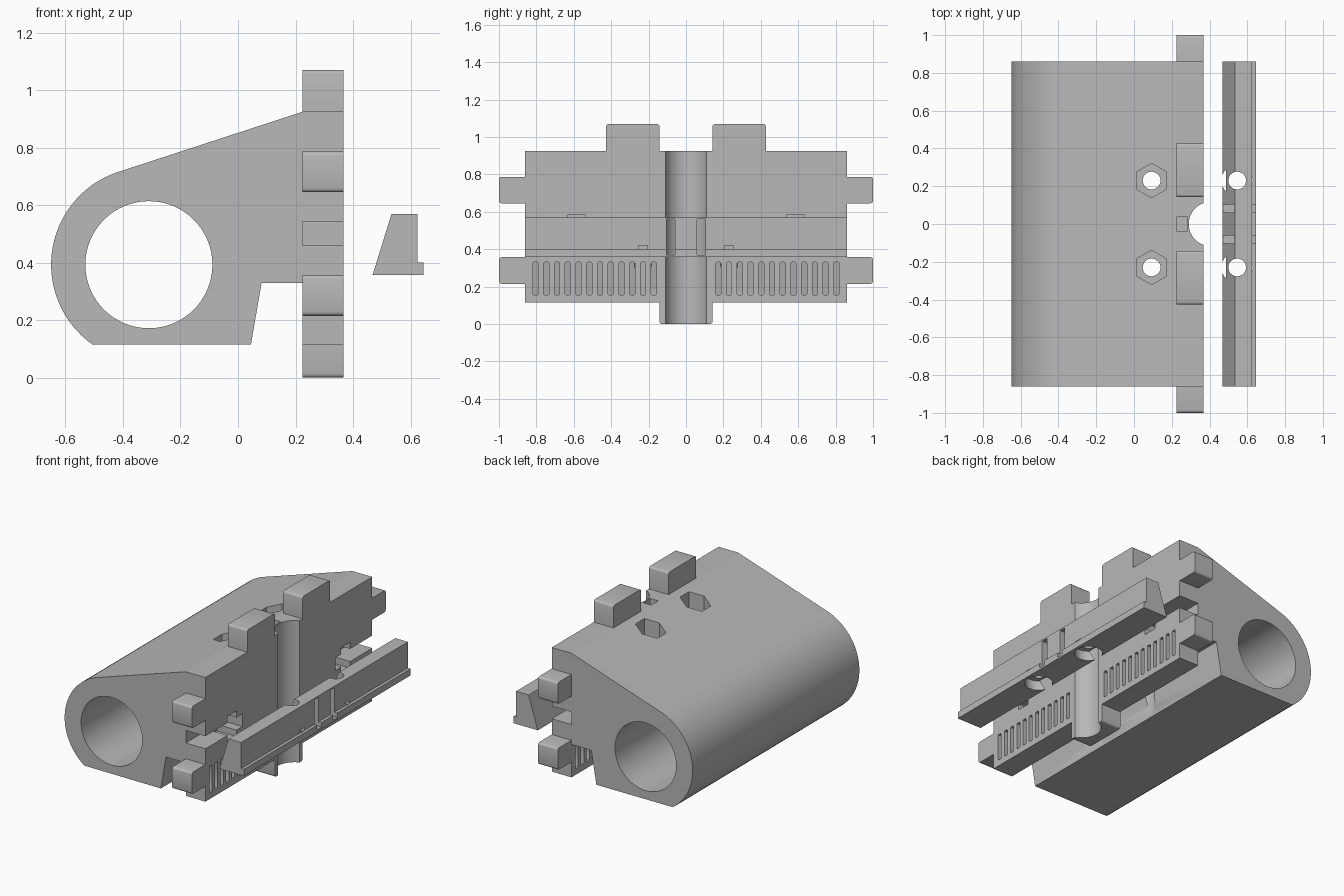
import bpy, bmesh
from math import cos, sin, radians, pi

cube = bpy.data.objects.get("Cube")
if cube:
    bpy.data.objects.remove(cube, do_unlink=True)

grey = bpy.data.materials.new("plain grey")
grey.use_nodes = True
COLOUR = (0.48, 0.48, 0.48, 1)
grey.diffuse_color = COLOUR
grey.node_tree.nodes["Principled BSDF"].inputs["Base Color"].default_value = COLOUR

PLACE = {"X": lambda a, b, d: (d, a, b),
         "Y": lambda a, b, d: (a, d, b),
         "Z": lambda a, b, d: (a, b, d)}


def prism(name, outlines, axis, lo, hi):
    """Extrude one or more flat outlines along an axis."""
    bm = bmesh.new()
    for pts in outlines:
        ends = [[bm.verts.new(PLACE[axis](a, b, d)) for a, b in pts] for d in (lo, hi)]
        bm.faces.new(ends[0])
        bm.faces.new(ends[1])
        for i in range(len(pts)):
            j = (i + 1) % len(pts)
            bm.faces.new((ends[0][i], ends[0][j], ends[1][j], ends[1][i]))
    bmesh.ops.recalc_face_normals(bm, faces=bm.faces)
    mesh = bpy.data.meshes.new(name)
    bm.to_mesh(mesh)
    bm.free()
    mesh.materials.append(grey)
    obj = bpy.data.objects.new(name, mesh)
    bpy.context.collection.objects.link(obj)
    return obj


def arc(a, b, r, start=0, end=360, n=48):
    """Points on an arc; a full turn leaves out the repeated last point."""
    count = n if end - start == 360 else n + 1
    angles = [radians(start + (end - start) * i / n) for i in range(count)]
    return [(a + r * cos(t), b + r * sin(t)) for t in angles]


def rect(a0, a1, b0, b1):
    return [(a0, b0), (a1, b0), (a1, b1), (a0, b1)]


def rounded(pts, r=0.014, n=3):
    """Round the corners flagged with a third value."""
    out = []
    for i, (a, b, soft) in enumerate(pts):
        if not soft:
            out.append((a, b))
            continue
        ends = []
        for other in (pts[i - 1], pts[(i + 1) % len(pts)]):
            da, db = other[0] - a, other[1] - b
            size = (da * da + db * db) ** 0.5
            ends.append((a + da / size * r, b + db / size * r))
        ca, cb = ends[0][0] + ends[1][0] - a, ends[0][1] + ends[1][1] - b
        for k in range(n + 1):
            t = pi / 2 * k / n
            out.append((ca + (ends[0][0] - ca) * cos(t) + (ends[1][0] - ca) * sin(t),
                        cb + (ends[0][1] - cb) * cos(t) + (ends[1][1] - cb) * sin(t)))
    return out


def cut(target, outlines, axis, lo, hi):
    cutter = prism("cutter", outlines, axis, lo, hi)
    cutter.hide_render = True
    mod = target.modifiers.new("cut", "BOOLEAN")
    mod.operation, mod.solver, mod.object = "DIFFERENCE", "EXACT", cutter
    bpy.context.view_layer.objects.active = target
    bpy.ops.object.modifier_apply(modifier=mod.name)
    bpy.data.objects.remove(cutter, do_unlink=True)


SIDES = (-1, 1)
HALF = 0.86       # half length of body
BACK, FACE = 0.225, 0.367   # plate thickness range
BOLT_Y = 0.23

# Bearing housing with a long bore
profile = arc(-0.31, 0.393, 0.34, 105.5, 234.5, 32)
profile += [(0.045, 0.115), (0.082, 0.33), (BACK, 0.33), (BACK, 0.925)]
body = prism("bearing_housing", [profile], "Y", -HALF, HALF)
cut(body, [arc(-0.31, 0.393, 0.221, n=64)], "Y", -1.2, 1.2)

# Captive nut pockets and bolt holes
cut(body, [arc(0.093, s * BOLT_Y, 0.047, n=32) for s in SIDES], "Z", 0, 1.2)
cut(body, [arc(0.093, s * BOLT_Y, 0.091, 30, 390, 6) for s in SIDES], "Z", 0.56, 1.2)

# Mounting plate with joint tabs
half = [(0.142, 0, 1), (0.142, 0.115, 0), (HALF, 0.115, 0), (HALF, 0.215, 0),
        (1, 0.215, 1), (1, 0.357, 1), (HALF, 0.357, 0), (HALF, 0.645, 0),
        (1, 0.645, 1), (1, 0.787, 1), (HALF, 0.787, 0), (HALF, 0.925, 0),
        (0.427, 0.925, 0), (0.427, 1.07, 1), (0.142, 1.07, 1), (0.142, 0.925, 0)]
outline = half + [(-a, b, soft) for a, b, soft in reversed(half)]
plate = prism("mounting_plate", [rounded(outline)], "X", BACK, FACE)

# Rod channel and small square pocket behind it
cut(plate, [arc(0.407, 0, 0.117)], "Z", -0.2, 1.2)
cut(plate, [rect(0.2, 0.284, -0.036, 0.036)], "Z", 0.72, 1.2)

# T-shaped bolt slots in both ends
for s in SIDES:
    channel = rect(*sorted((s * 0.48, s * 1.1)), 0.46, 0.542)
    nut = rect(*sorted((s * 0.54, s * 0.632)), 0.417, 0.585)
    cut(plate, [channel], "X", 0.1, 0.5)
    cut(plate, [nut], "X", 0.1, 0.5)

# Rows of belt slots
slots = []
for s in SIDES:
    for i in range(12):
        y = s * (0.172 + 0.0575 * i)
        slots.append(rounded([(a, b, 1) for a, b in
                              rect(y - 0.014, y + 0.014, 0.155, 0.33)], 0.007, 2))
cut(plate, slots, "X", 0.1, 0.5)

# Loose clamp bar with a lip
bar = prism("clamp_bar", [[(0.468, 0.357), (0.645, 0.357), (0.645, 0.4),
                           (0.625, 0.4), (0.625, 0.57), (0.534, 0.57)]],
            "Y", -HALF, HALF)
cut(bar, [arc(0.546, s * BOLT_Y, 0.047, n=32) for s in SIDES], "Z", 0, 1.2)
cut(bar, [arc(0.546, s * BOLT_Y, 0.083, n=32) for s in SIDES], "Z", 0.2, 0.42)
cut(bar, [rect(*sorted((s * 0.06, s * 0.104)), 0.37, 0.56) for s in SIDES],
    "X", 0.3, 0.9)

# Smooth curved faces, keep edges sharp
bpy.ops.object.select_all(action="DESELECT")
for obj in (body, plate, bar):
    obj.select_set(True)
bpy.context.view_layer.objects.active = body
bpy.ops.object.shade_smooth_by_angle(angle=radians(31))
